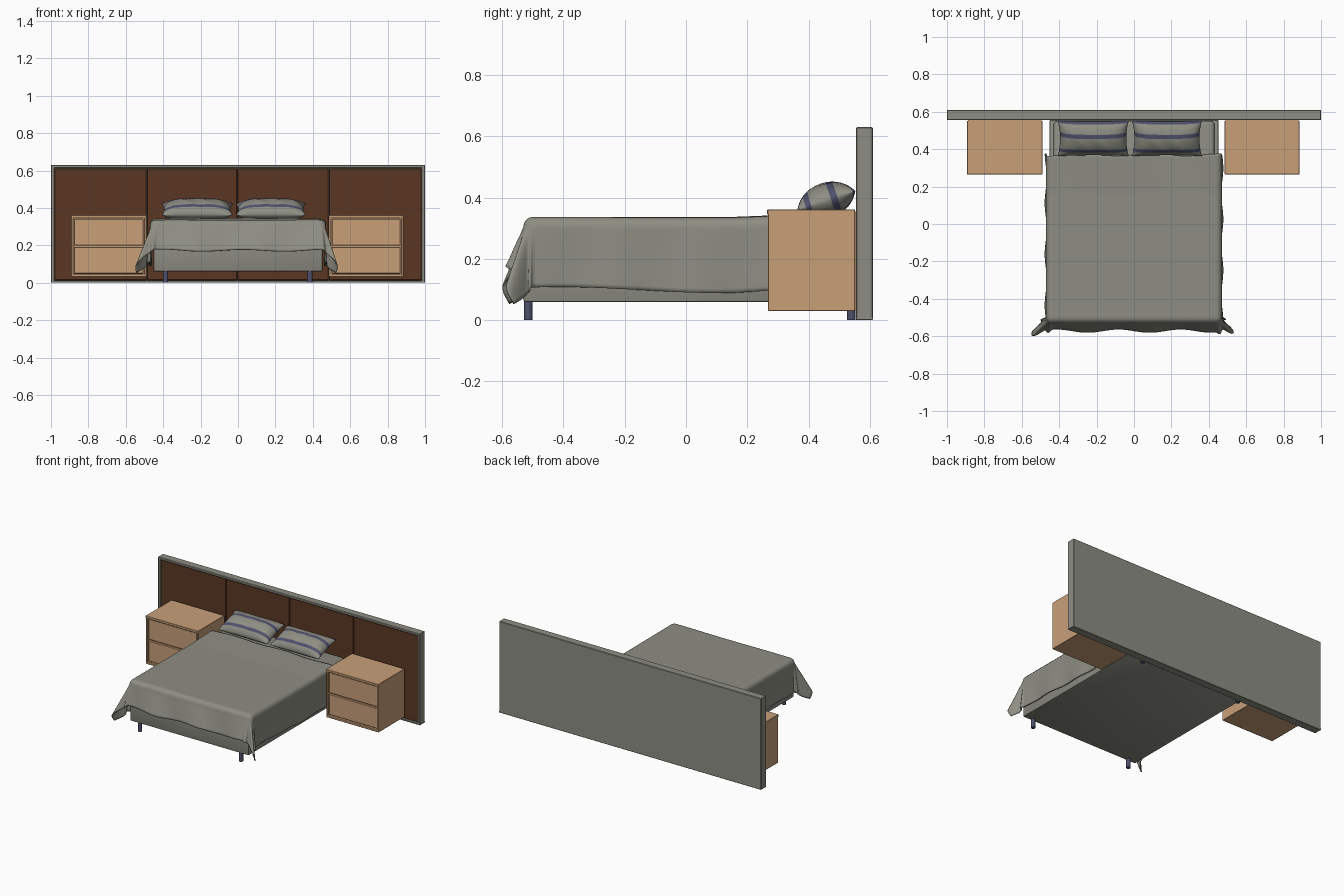
import bpy, bmesh, math
from mathutils import Matrix

if "Cube" in bpy.data.objects:
    bpy.data.objects.remove(bpy.data.objects["Cube"])


def material(name, rgb):
    m = bpy.data.materials.new(name)
    m.diffuse_color = (*rgb, 1)
    m.use_nodes = True
    m.node_tree.nodes["Principled BSDF"].inputs["Base Color"].default_value = m.diffuse_color
    return m


GREY = material("warm grey fabric", (0.27, 0.27, 0.23))
WOOD = material("tan wood", (0.58, 0.35, 0.19))
BROWN = material("brown leather", (0.105, 0.037, 0.017))
BLUE = material("dark blue", (0.075, 0.082, 0.15))


def finish(name, bm, mats, smooth=None):
    me = bpy.data.meshes.new(name)
    bm.to_mesh(me)
    bm.free()
    ob = bpy.data.objects.new(name, me)
    bpy.context.collection.objects.link(ob)
    for m in mats:
        me.materials.append(m)
    if smooth:
        bpy.ops.object.select_all(action='DESELECT')
        ob.select_set(True)
        bpy.context.view_layer.objects.active = ob
        bpy.ops.object.shade_smooth_by_angle(angle=math.radians(smooth))
    return ob


def box(name, x, y, z, mat, bevel=0.0, segments=1):
    bm = bmesh.new()
    size = [b - a for a, b in (x, y, z)]
    mid = [(a + b) / 2 for a, b in (x, y, z)]
    bmesh.ops.create_cube(bm, size=1, matrix=Matrix.Translation(mid) @ Matrix.Diagonal((*size, 1)))
    if bevel:
        bmesh.ops.bevel(bm, geom=bm.edges[:], offset=bevel, segments=segments,
                        affect='EDGES', profile=0.5)
    return finish(name, bm, [mat], 35 if segments > 1 else None)


# Headboard: frame, back and four inset panels
F0, F1 = 0.555, 0.61
box("headboard_back", (-0.99, 0.99), (0.58, F1), (0.004, 0.62), GREY)
box("headboard_top_rail", (-1, 1), (F0, F1), (0.613, 0.63), GREY, 0.003)
box("headboard_bottom_rail", (-1, 1), (F0, F1), (0, 0.012), GREY, 0.002)
for i in (-1, 1):
    box("headboard_side_rail", sorted((i, i * 0.982)), (F0, F1), (0, 0.63), GREY, 0.003)
seams = [-0.982, -0.488, -0.003, 0.485, 0.982]
for a, b in zip(seams, seams[1:]):
    box("headboard_panel", (a + 0.001, b - 0.001), (0.565, 0.59), (0.013, 0.611), BROWN, 0.003)

# Nightstands: open carcass with two recessed drawers
for x0, x1 in ((-0.893, -0.49), (0.485, 0.885)):
    box("nightstand_top", (x0, x1), (0.265, 0.552), (0.345, 0.362), WOOD, 0.002)
    box("nightstand_bottom", (x0, x1), (0.268, 0.552), (0.03, 0.045), WOOD, 0.002)
    box("nightstand_back", (x0 + 0.005, x1 - 0.005), (0.535, 0.555), (0.035, 0.355), WOOD)
    for a, b in ((x0, x0 + 0.013), (x1 - 0.013, x1)):
        box("nightstand_side", (a, b), (0.268, 0.552), (0.03, 0.36), WOOD, 0.002)
    for a, b in ((0.048, 0.192), (0.198, 0.343)):
        box("nightstand_drawer", (x0 + 0.015, x1 - 0.015), (0.276, 0.53), (a, b), WOOD, 0.004)

# Bed base, mattress and legs
box("bed_base", (-0.452, 0.452), (-0.53, 0.556), (0.06, 0.29), GREY, 0.006, 2)
box("mattress", (-0.43, 0.43), (-0.51, 0.55), (0.2, 0.322), GREY, 0.02, 3)
for x in (-0.387, 0.384):
    for y in (-0.515, 0.54):
        bm = bmesh.new()
        bmesh.ops.create_cone(bm, cap_ends=True, segments=16, radius1=0.014, radius2=0.014,
                              depth=0.07, matrix=Matrix.Translation((x, y, 0.035)))
        finish("bed_leg", bm, [BLUE], 40)

# Duvet: flat cloth wrapped over the bed edges, fanning out at the front corners
NX, NY, R = 96, 84, 0.03
HALF, FRONT = 0.44, -0.50


def drape(s, t):
    side = 1 if s > 0 else -1
    ds, dt = max(0, abs(s) - HALF), max(0, FRONT - t)
    x, y, z = max(-HALF, min(HALF, s)), max(FRONT, t), 0.336
    z += 0.008 * max(0, min(1, (y - 0.15) / 0.2)) + 0.001 * math.sin(9 * x + 4 * y)
    d = math.hypot(ds, dt)
    if d < 1e-6:
        return x, y, z
    nx, ny = ds / d, dt / d
    arc = R * math.pi / 2
    if d < arc:
        out, down = R * math.sin(d / R), R * (1 - math.cos(d / R))
    else:
        e = d - arc
        corner = 2 * nx * ny
        phi = math.atan2(ny, nx)
        flare = 0.01 + 0.29 * ny * ny + (0.24 if side < 0 else 0.1) * corner
        out = R + flare * e
        out += e * (0.025 * math.sin(23 * y + side) * nx ** 2 + 0.06 * math.sin(19 * x) * ny ** 2)
        out += e * 0.13 * corner * math.sin(phi * 9 + 1)
        down = R + e * (0.93 + 0.04 * math.sin(14 * x + 6 * y + 1))
    return x + side * nx * out, y - ny * out, z - down


bm = bmesh.new()
rows = []
for j in range(NY + 1):
    row = []
    for i in range(NX + 1):
        s = -0.71 + 1.42 * i / NX
        t = 0.37 - 1.06 * j / NY + 0.006 * math.sin(17 * s) * (1 - j / NY)
        row.append(bm.verts.new(drape(s, t)))
    rows.append(row)
for j in range(NY):
    for i in range(NX):
        bm.faces.new((rows[j][i], rows[j + 1][i], rows[j + 1][i + 1], rows[j][i + 1]))
duvet = finish("duvet", bm, [GREY], 60)
mod = duvet.modifiers.new("thickness", 'SOLIDIFY')
mod.thickness = 0.006
mod.offset = -1

# Pillows: two bulged sheets joined at the seam, with blue stripes
N = 40


def stripe(v):
    return any(a < v < b for a, b in ((-0.73, -0.5), (0.14, 0.36), (0.9, 1.0)))


for cx, half in ((-0.218, 0.19), (0.176, 0.187)):
    bm = bmesh.new()
    for up in (1, -1):
        g = []
        for j in range(N + 1):
            v = -math.cos(math.pi * j / N)
            line = []
            for i in range(N + 1):
                u = -math.cos(math.pi * i / N)
                h = up * 0.056 * max(0, (1 - u ** 4) * (1 - v * v)) ** 0.6
                h += 0.002 * math.sin(11 * u + 5 * v) * (1 - u * u) * (1 - v * v)
                line.append(bm.verts.new((u * half * (1 - 0.07 * (1 - v * v)),
                                          v * 0.1 * (1 - 0.06 * (1 - u * u)), h)))
            g.append(line)
        for j in range(N):
            vm = -math.cos(math.pi * (j + 0.5) / N)
            for i in range(N):
                q = [g[j][i], g[j][i + 1], g[j + 1][i + 1], g[j + 1][i]]
                f = bm.faces.new(q if up > 0 else q[::-1])
                f.material_index = 1 if stripe(vm) else 0
    bmesh.ops.remove_doubles(bm, verts=bm.verts[:], dist=0.00005)
    bmesh.ops.transform(bm, verts=bm.verts[:], matrix=Matrix.Translation((cx, 0.458, 0.391))
                        @ Matrix.Rotation(math.radians(18), 4, 'X'))
    finish("pillow", bm, [GREY, BLUE], 60)
